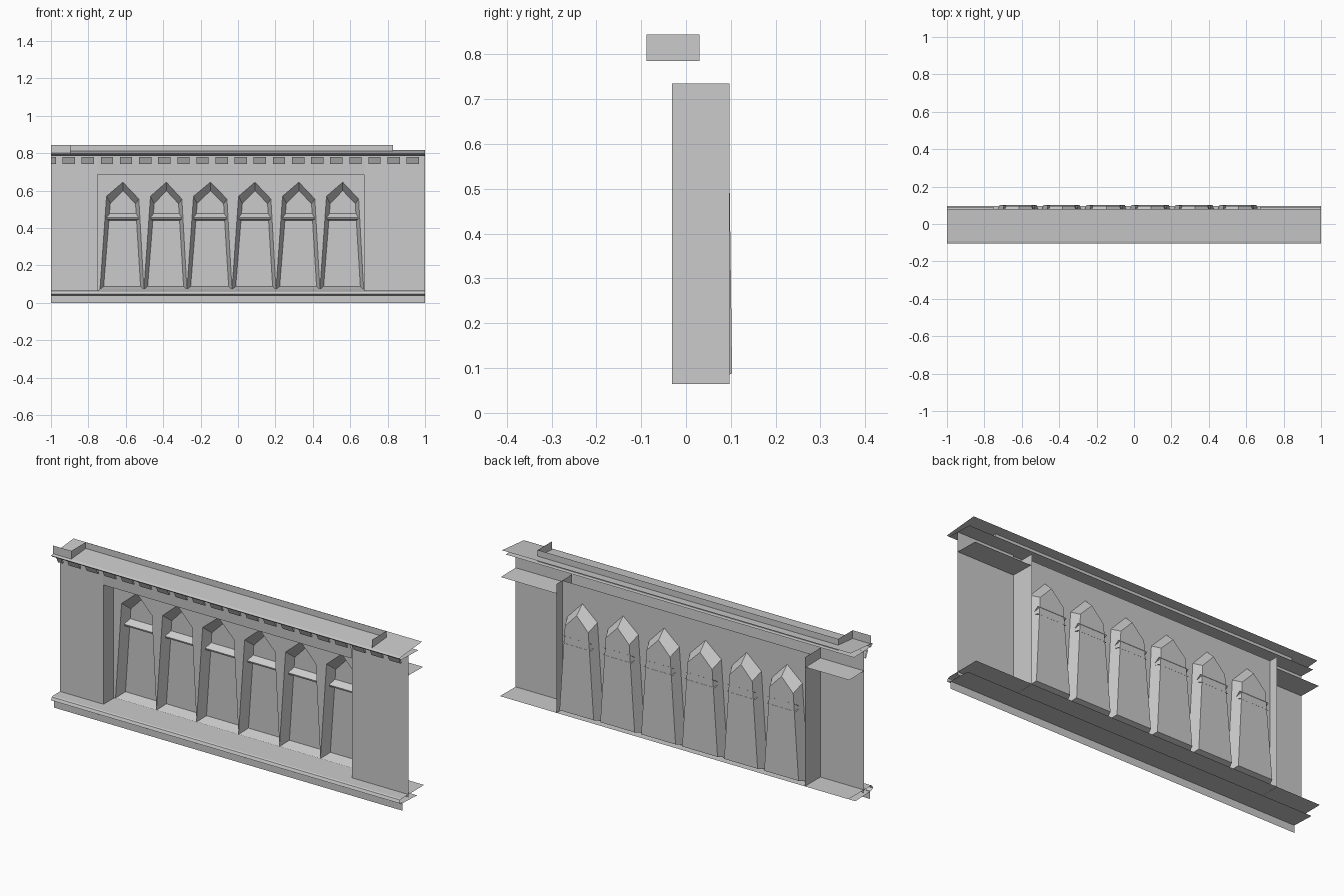
import bpy

if "Cube" in bpy.data.objects:
    bpy.data.objects.remove(bpy.data.objects["Cube"])


def mesh(name, verts, faces):
    me = bpy.data.meshes.new(name)
    me.from_pydata(verts, [], faces)
    me.update()
    ob = bpy.data.objects.new(name, me)
    bpy.context.collection.objects.link(ob)
    return ob


def sweep_x(name, profile, x0, x1):
    """Open (y, z) profile stretched along x."""
    n = len(profile)
    verts = [(x, y, z) for x in (x0, x1) for y, z in profile]
    return mesh(name, verts, [(i, n + i, n + i + 1, i + 1) for i in range(n - 1)])


def sweep_z(name, path, z0, z1):
    """Open (x, y) plan path raised along z."""
    n = len(path)
    verts = [(x, y, z) for z in (z0, z1) for x, y in path]
    return mesh(name, verts, [(i, i + 1, n + i + 1, n + i) for i in range(n - 1)])


L, R = -0.75, 0.675          # recess sides
FRONT, BACK = -0.031, 0.05   # front wall and recess wall depth

# Front wall panels and recess sides
sweep_z("left_wall", [(-1, FRONT), (L, FRONT)], 0.05, 0.785)
sweep_z("right_wall", [(R, FRONT), (1, FRONT)], 0.05, 0.785)
for name, x in (("left_reveal", L), ("right_reveal", R)):
    sweep_z(name, [(x, FRONT), (x, 0.097)], 0.065, 0.735)
sweep_x("lintel", [(-0.033, 0.685), (-0.038, 0.785)], L, R)

# Shelves behind the side panels
sweep_x("left_shelf", [(FRONT, 0.683), (0.09, 0.681)], -1, L)
sweep_x("right_shelf", [(FRONT, 0.683), (0.09, 0.681)], R, 1)

# Base fascia and ledge
sweep_x("base_fascia", [(-0.08, 0.0), (-0.08, 0.04)], -1, 1)
sweep_x("base_ledge", [(0.04, 0.034), (-0.09, 0.039), (-0.104, 0.047),
                       (-0.098, 0.062), (-0.09, 0.065), (0.097, 0.066)], -1, 1)

# Cornice
sweep_x("cornice", [(0.05, 0.783), (-0.09, 0.786), (-0.104, 0.797),
                    (-0.09, 0.801), (0.08, 0.816)], -1, 1)

# Parapet, stepping forward at the ends
sweep_z("parapet", [(-1, -0.088), (-0.895, -0.088), (-0.895, 0.03),
                    (0.83, 0.03), (0.83, -0.088)], 0.785, 0.844)

# Dentils
for i in range(20):
    c = -0.905 + 0.1022 * i
    x0, x1 = c - 0.033, c + 0.033
    if i == 19:
        x0, x1 = -1, -0.972
    sweep_x("dentil", [(-0.052, 0.778), (-0.065, 0.779), (-0.048, 0.742),
                       (-0.041, 0.744), (-0.052, 0.778)], x0, x1)

# Six pointed windows with splayed frames
tips = [-0.738, -0.503, -0.273, -0.032, 0.203, 0.438, 0.672]
wall = [(L, 0.735), (L, 0.065)]
for a, b in zip(tips, tips[1:]):
    m = (a + b) / 2 + 0.005
    outer = [(a, 0.07), (a + 0.035, 0.57), (m, 0.645), (b - 0.027, 0.555), (b, 0.07)]
    inner = [(a + 0.02, 0.088), (a + 0.055, 0.53), (m, 0.6), (b - 0.045, 0.53), (b - 0.018, 0.088)]
    wall += outer[:-1]
    verts = [(x, BACK, z) for x, z in outer]
    verts += [(x, 0.104 - 0.013 * z, z) for x, z in inner]
    faces = [(i, (i + 1) % 5, 5 + (i + 1) % 5, 5 + i) for i in range(5)]
    mesh("window", verts, faces + [(5, 6, 7, 8, 9)])
    sweep_x("transom", [(0.099, 0.478), (0.068, 0.456), (0.071, 0.447), (0.099, 0.44)],
            a + 0.038, b - 0.03)

# Recess wall around the windows
wall += [(tips[-1], 0.07), (R, 0.065), (R, 0.735)]
mesh("recess_wall", [(x, BACK, z) for x, z in wall], [tuple(range(len(wall)))])
